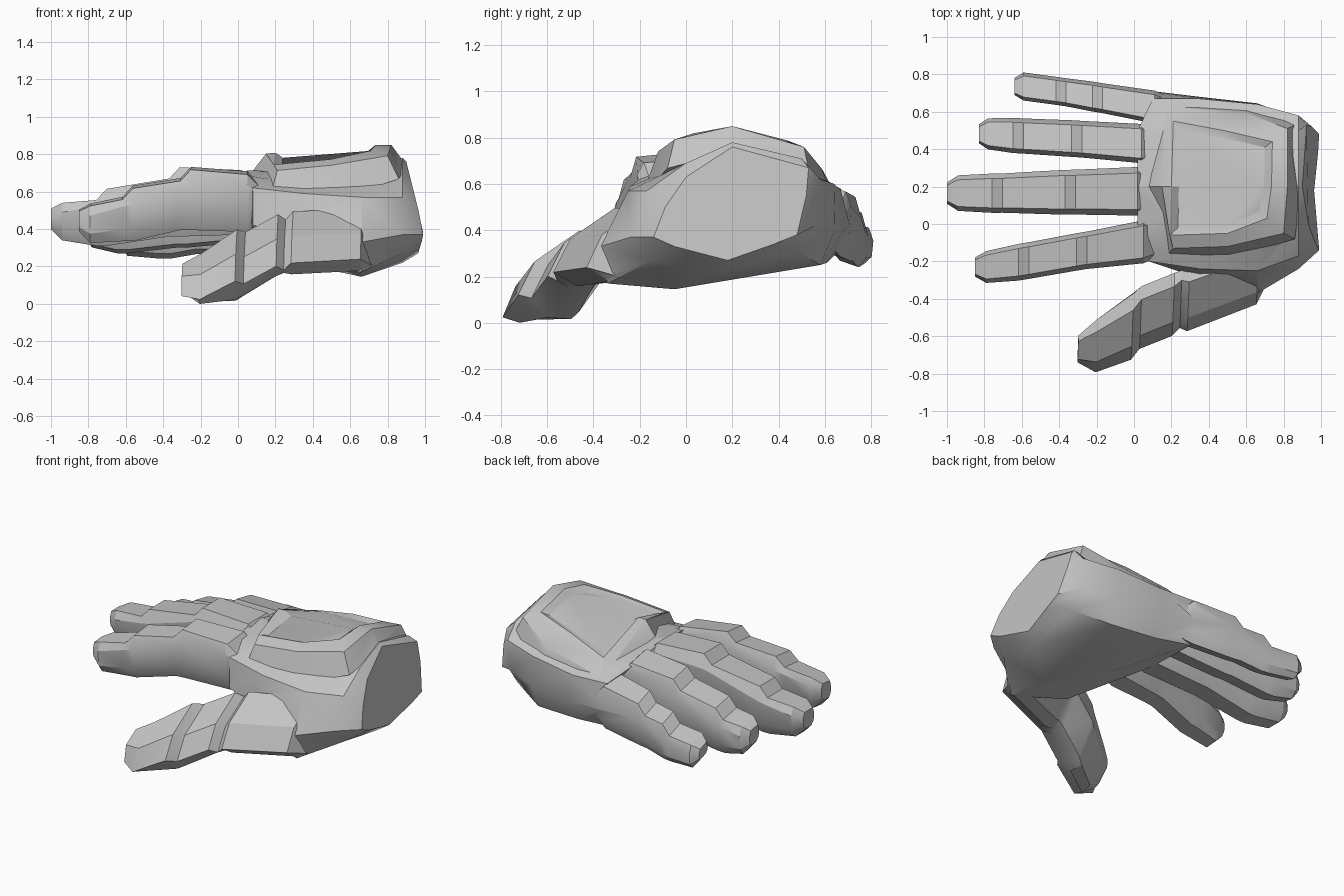
import bpy, bmesh, math
from mathutils import Vector

if "Cube" in bpy.data.objects:
    bpy.data.objects.remove(bpy.data.objects["Cube"])

grey = bpy.data.materials.new("light grey")
grey.diffuse_color = (0.55, 0.55, 0.55, 1)
grey.use_nodes = True
grey.node_tree.nodes["Principled BSDF"].inputs["Base Color"].default_value = grey.diffuse_color


def smooth(ob, angle):
    bpy.ops.object.select_all(action='DESELECT')
    ob.select_set(True)
    bpy.context.view_layer.objects.active = ob
    bpy.ops.object.shade_smooth_by_angle(angle=math.radians(angle))


def finish(name, bm):
    bmesh.ops.recalc_face_normals(bm, faces=bm.faces[:])
    me = bpy.data.meshes.new(name)
    bm.to_mesh(me)
    bm.free()
    me.materials.append(grey)
    ob = bpy.data.objects.new(name, me)
    bpy.context.collection.objects.link(ob)
    return ob


def bridge(bm, rings):
    """Join consecutive rings of points with quads; returns the vertex rings."""
    vs = [[bm.verts.new(p) for p in r] for r in rings]
    n = len(vs[0])
    for a, b in zip(vs, vs[1:]):
        for i in range(n):
            j = (i + 1) % n
            bm.faces.new((a[i], a[j], b[j], b[i]))
    return vs


def loft(name, rings):
    bm = bmesh.new()
    vs = bridge(bm, rings)
    bm.faces.new(vs[0])
    bm.faces.new(vs[-1])
    return finish(name, bm)


# Palm and wrist: cross-sections (y, z) from knuckles to cuff
sections = [
    (0.02, [(-.20, .42), (-.20, .62), (-.05, .69), (.2, .71), (.5, .66),
            (.67, .58), (.71, .42), (.64, .29), (.2, .37), (-.1, .38)]),
    (0.35, [(-.29, .38), (-.24, .59), (-.10, .64), (.2, .73), (.5, .64),
            (.67, .57), (.68, .40), (.61, .26), (.2, .21), (-.2, .20)]),
    (0.66, [(-.37, .33), (-.25, .57), (-.07, .66), (.2, .74), (.5, .66),
            (.64, .60), (.645, .40), (.58, .25), (-.05, .145), (-.34, .17)]),
    (0.88, [(-.24, .37), (-.17, .57), (0, .69), (.2, .78), (.5, .71),
            (.58, .62), (.56, .42), (.48, .31), (.15, .22), (-.15, .27)]),
    (0.99, [(-.14, .37), (-.09, .50), (0, .63), (.2, .76), (.53, .67),
            (.52, .55), (.48, .38), (.38, .34), (.18, .27), (-.05, .33)]),
]
rings = []
for x, pts in sections:
    ring = []
    for y, z in pts:
        dx = 0
        if x < 0.1:                      # knuckle line slants back at both sides
            dx = 0.08 if y > 0.55 else 0.06 if y < -0.08 else 0
        elif x > 0.95:                   # cuff leans back at top and bottom
            dx = -0.25 * max(0, z - 0.4) - 0.3 * max(0, 0.36 - z)
        ring.append((x + dx, y, z))
    rings.append(ring)
palm = loft("palm", rings)
parts = []

# Back plate with a recessed panel
arch = [(-.25, .60), (-.13, .755), (0, .815), (.2, .85), (.37, .815), (.51, .76), (.62, .64), (.75, .53)]


def height(x, y):
    for (a, za), (b, zb) in zip(arch, arch[1:]):
        if y <= b:
            break
    return za + (zb - za) * (y - a) / (b - a) - 0.08 * max(0, 0.73 - x)


base = [(.12, .68), (.60, .64), (.88, .54), (.90, .2), (.86, -.08), (.5, -.19), (.16, -.19), (.06, .2)]
rim = [(.16, .63), (.60, .59), (.82, .51), (.82, .2), (.80, -.05), (.5, -.12), (.21, -.13), (.15, .2)]
lip = [(.21, .55), (.48, .50), (.74, .44), (.735, .2), (.71, .03), (.5, -.05), (.19, -.06), (.20, .2)]
floor = [(.25, .50), (.48, .46), (.70, .41), (.695, .2), (.67, .07), (.5, -.01), (.235, -.02), (.24, .2)]
bm = bmesh.new()
vs = bridge(bm, [[(x, y, height(x, y) + dz) for x, y in ring]
                 for ring, dz in ((base, -.11), (rim, 0), (lip, 0), (floor, -.03))])
for f in (vs[0], vs[-1]):
    bm.faces.new((f[0], f[1], f[2], f[3], f[7]))
    bm.faces.new((f[3], f[4], f[5], f[6], f[7]))
parts.append(finish("back_plate", bm))


def profile(w, top, shoulder, bottom):
    """Eight-sided finger section: narrow armoured top, rounded underside."""
    low = bottom + 0.35 * (shoulder - bottom)
    half = [(.75 * w, top), (w, shoulder), (.9 * w, low), (.5 * w, bottom)]
    return half + [(-s, n) for s, n in reversed(half)]


STEP = 0.06


def stations(knots, gap=0.028):
    """Expand base, two joints and end into stepped sections.
    Each knot: (centre, half width, top, bottom); returns (centre, profile)."""
    out = []
    for i, (c, w, t, b) in enumerate(knots):
        if i in (1, 2):
            d = (knots[i + 1][0] - knots[i - 1][0]).normalized() * gap
            out.append((c - d, profile(w, t, t - .085, b)))
            out.append((c + d, profile(w, t - STEP, t - .095, b)))
        else:
            out.append((c, profile(w, t, t - .05, b)))
    return out


# Four fingers: knots are (x, y, half width, top z, bottom z), then tip x and sideways tilt
fingers = {
    "index_finger": ([(.05, -.095, .115, .70, .39), (-.28, -.145, .10, .725, .40),
                      (-.59, -.20, .098, .625, .34), (-.79, -.23, .085, .53, .33)], -.85, .1),
    "middle_finger": ([(.02, .175, .13, .715, .37), (-.34, .17, .12, .73, .36),
                       (-.73, .165, .105, .615, .31), (-.94, .165, .095, .54, .34)], -1.0, 0),
    "ring_finger": ([(.04, .43, .105, .685, .34), (-.305, .455, .098, .67, .31),
                     (-.62, .472, .094, .57, .28), (-.78, .482, .083, .50, .31)], -.83, -.2),
    "little_finger": ([(.11, .625, .088, .59, .30), (-.195, .677, .08, .565, .28),
                       (-.39, .708, .075, .495, .255), (-.59, .735, .075, .43, .27)], -.64, -.35),
}
for name, (knots, tip, tilt) in fingers.items():
    secs = stations([(Vector((x, y, 0)), w, t, b) for x, y, w, t, b in knots])
    x, y, w, t, b = knots[-1]
    secs.append((Vector((tip, y, 0)), profile(w * .6, t - .03, t - .07, b + .06)))
    x, y, w, t, b = knots[0]
    inward = 0.02 if y < 0 else -0.03 if y > .6 else 0
    secs.insert(0, (Vector((x + .12, y + inward, 0)), profile(w * .75, t - .12, t - .15, b + .04)))
    parts.append(loft(name, [[(c.x, c.y + s, n + tilt * s) for s, n in p] for c, p in secs]))

# Thumb: plated sections (centre, scale, top, underside) from the palm to the tip
side, up = Vector((.03, .80, .55)), Vector((0, -.50, .85))
thumb = [
    ((.72, -.20, .34), .80, .03, .05),       # rear end, sunk in the palm
    ((.66, -.25, .315), .95, .12, .07),      # first plate
    ((.29, -.385, .30), 1.0, .12, .07),
    ((.25, -.40, .305), .97, .065, .07),     # groove
    ((.21, -.42, .30), 1.0, .10, .08),       # second plate
    ((.035, -.49, .205), 1.0, .10, .09),
    ((-.01, -.53, .19), 1.0, .135, .10),     # tip plate
    ((-.20, -.64, .105), .85, .10, .045),
    ((-.30, -.67, .125), .50, .05, .02),
]
rings = []
for c, k, t, b in thumb:
    outline = [(.17, t), (-.07, t), (-.21, t - .08), (-.15, -b),
               (-.06, -1.65 * b), (.15, -.8 * b), (.21, .02)]
    ring = [Vector(c) + side * s * k + up * n for s, n in outline]
    rings.append([(v.x, v.y, max(0, v.z)) for v in ring])
parts.append(loft("thumb", rings))

# Weld every part into one continuous skin
for part in parts:
    mod = palm.modifiers.new("weld_" + part.name, 'BOOLEAN')
    mod.operation = 'UNION'
    mod.solver = 'EXACT'
    mod.use_self = True
    mod.object = part
bpy.context.view_layer.update()
skin = bpy.data.meshes.new_from_object(palm.evaluated_get(bpy.context.evaluated_depsgraph_get()))
palm.modifiers.clear()
palm.data = skin
palm.name = "gauntlet"
for part in parts:
    bpy.data.objects.remove(part)
smooth(palm, 28)
